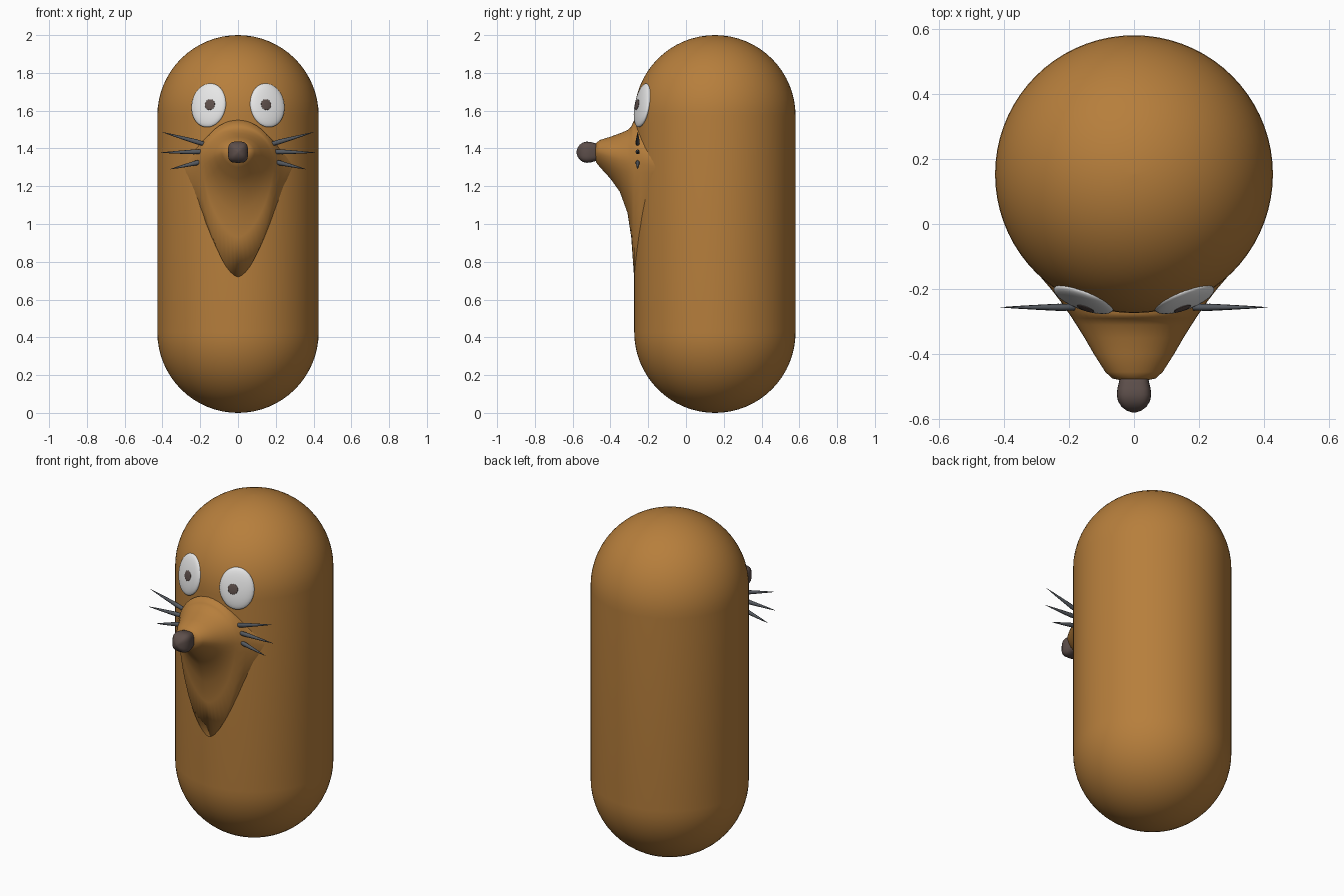
import bpy, bmesh, math
from mathutils import Vector, Euler

if "Cube" in bpy.data.objects:
    bpy.data.objects.remove(bpy.data.objects["Cube"])


def material(name, rgb):
    m = bpy.data.materials.new(name)
    m.diffuse_color = (*rgb, 1)
    m.use_nodes = True
    m.node_tree.nodes["Principled BSDF"].inputs["Base Color"].default_value = m.diffuse_color
    return m


FUR = material("brown fur", (0.47, 0.21, 0.045))
DARK = material("dark brown", (0.11, 0.078, 0.07))
WHITE = material("eye white", (0.86, 0.86, 0.86))
GREY = material("whisker grey", (0.09, 0.10, 0.115))


def loft(name, rings, mat):
    """Skin a list of closed rings of points, with capped ends."""
    bm = bmesh.new()
    vs = [[bm.verts.new(p) for p in ring] for ring in rings]
    n = len(vs[0])
    for a, b in zip(vs, vs[1:]):
        for i in range(n):
            j = (i + 1) % n
            bm.faces.new((a[i], a[j], b[j], b[i]))
    bm.faces.new(vs[0])
    bm.faces.new(vs[-1])
    bmesh.ops.recalc_face_normals(bm, faces=bm.faces)
    for f in bm.faces:
        f.smooth = True
    me = bpy.data.meshes.new(name)
    bm.to_mesh(me)
    bm.free()
    ob = bpy.data.objects.new(name, me)
    bpy.context.collection.objects.link(ob)
    me.materials.append(mat)
    return ob


def power(v, e):
    return math.copysign(abs(v) ** e, v)


def angles(n):
    return [2 * math.pi * i / n for i in range(n)]


# Body: upright capsule
R, CY = 0.427, 0.153
profile = []
for i in range(17):
    a = math.pi / 2 * max(i, 0.05) / 16
    profile.append((R * math.sin(a), R - R * math.cos(a)))
profile += [(r, 2 - z) for r, z in reversed(profile)]
loft("body", [[(r * math.cos(a), CY + r * math.sin(a), z) for a in angles(72)]
              for r, z in profile], FUR)

# Snout: rings (y, half width, middle z, top z, bottom z), flaring into the body
snout = [(-0.480, 0.040, 1.38, 1.42, 1.34), (-0.475, 0.066, 1.38, 1.43, 1.325),
         (-0.455, 0.088, 1.38, 1.445, 1.30), (-0.40, 0.123, 1.365, 1.462, 1.24),
         (-0.35, 0.152, 1.35, 1.48, 1.17), (-0.31, 0.177, 1.34, 1.497, 1.06),
         (-0.29, 0.190, 1.33, 1.515, 0.93), (-0.275, 0.200, 1.325, 1.55, 0.72),
         (-0.24, 0.224, 1.32, 1.53, 0.75), (-0.20, 0.255, 1.31, 1.50, 0.85),
         (-0.15, 0.298, 1.30, 1.48, 0.95), (-0.10, 0.338, 1.30, 1.45, 1.05)]
rings = []
for y, w, zm, zt, zb in snout:
    ring = []
    for a in angles(48):
        c, s = math.cos(a), math.sin(a)
        e = 1.0 if s >= 0 else 1.2
        h = zt - zm if s >= 0 else zm - zb
        ring.append((w * power(c, e), y, zm + h * power(s, e)))
    rings.append(ring)
loft("snout", rings, FUR)

# Nose: rounded block on the snout tip
nose = [(-0.465, 0.042), (-0.485, 0.046), (-0.505, 0.051), (-0.525, 0.053),
        (-0.545, 0.049), (-0.562, 0.038), (-0.574, 0.022), (-0.580, 0.003)]
loft("nose", [[(r * power(math.cos(a), 0.6), y, 1.38 + 1.06 * r * power(math.sin(a), 0.6))
               for a in angles(32)] for y, r in nose], DARK)


def ellipsoid(name, loc, radii, rot, mat):
    bm = bmesh.new()
    bmesh.ops.create_uvsphere(bm, u_segments=32, v_segments=16, radius=1)
    for v in bm.verts:
        v.co = Vector([c * r for c, r in zip(v.co, radii)])
        v.co.rotate(rot)
        v.co += loc
    for f in bm.faces:
        f.smooth = True
    me = bpy.data.meshes.new(name)
    bm.to_mesh(me)
    bm.free()
    me.materials.append(mat)
    bpy.context.collection.objects.link(bpy.data.objects.new(name, me))


# Whiskers: inner end and outer end as (x, z)
whiskers = [((0.165, 1.42), (0.40, 1.486)), ((0.175, 1.383), (0.41, 1.378)),
            ((0.18, 1.333), (0.36, 1.29))]
taper = [(0, 0.002), (0.02, 0.007), (0.08, 0.010), (0.25, 0.011),
         (0.5, 0.008), (0.8, 0.004), (1, 0.0005)]

for side, label in ((1, "right"), (-1, "left")):
    # Eye: flat ellipsoid leaning back on the head, with a thin pupil
    rot = Euler((math.radians(-11), math.radians(-3 * side), math.radians(21 * side)))
    centre = Vector((0.155 * side, -0.231, 1.628))
    ellipsoid(label + "_eye", centre, (0.097, 0.025, 0.118), rot, WHITE)
    offset = Vector((-0.016 * side, -0.0255, 0.0))
    offset.rotate(rot)
    ellipsoid(label + "_pupil", centre + offset, (0.028, 0.0045, 0.029), rot, DARK)
    for k, (p, q) in enumerate(whiskers):
        a = Vector((side * p[0], -0.256, p[1]))
        d = Vector((side * q[0], -0.256, q[1])) - a
        up = d.normalized().cross(Vector((0, 1, 0)))
        loft(f"{label}_whisker_{k + 1}",
             [[a + d * t + r * 1.15 * math.sin(g) * up + Vector((0, r * math.cos(g), 0))
               for g in angles(12)] for t, r in taper], GREY)
